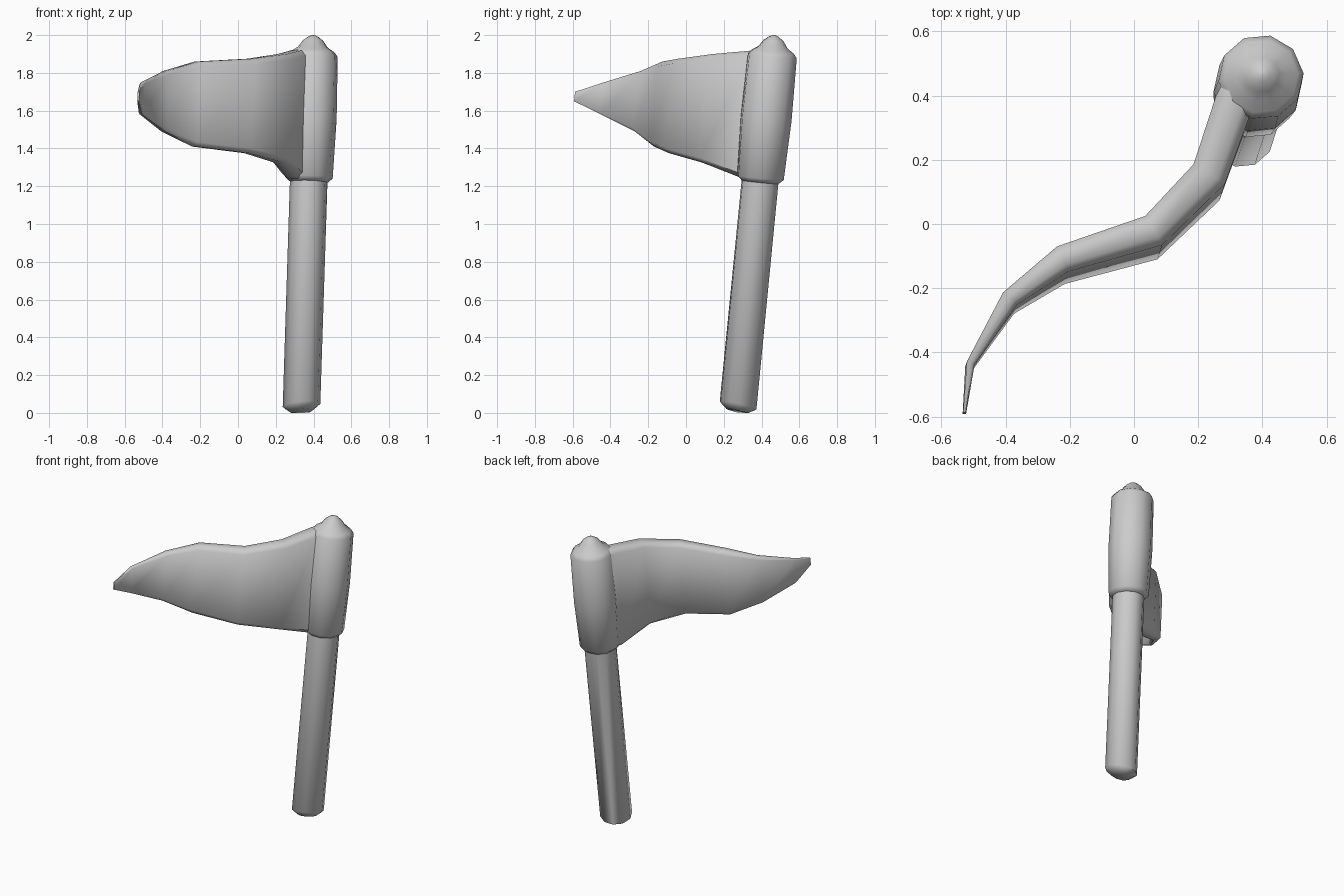
import bpy, bmesh, math
from mathutils import Vector

cube = bpy.data.objects.get("Cube")
if cube:
    bpy.data.objects.remove(cube, do_unlink=True)

grey = bpy.data.materials.new("plain grey")
grey.use_nodes = True
COLOUR = (0.6, 0.6, 0.6, 1)
grey.diffuse_color = COLOUR
grey.node_tree.nodes["Principled BSDF"].inputs["Base Color"].default_value = COLOUR

# Leaning centre line of the handle
FOOT = Vector((0.335, 0.272, 0.0))
LEAN = Vector((0.032, 0.098, 1.0))
AXIS = LEAN.normalized()
TURN = Vector((0, 0, 1)).rotation_difference(AXIS)


def skin(name, rings, angle):
    """Bridge equal rings of points, close both ends and shade."""
    bm = bmesh.new()
    loops = [[bm.verts.new(p) for p in ring] for ring in rings]
    n = len(loops[0])
    for a, b in zip(loops, loops[1:]):
        for i in range(n):
            j = (i + 1) % n
            bm.faces.new((a[i], a[j], b[j], b[i]))
    bm.faces.new(loops[0])
    bm.faces.new(loops[-1])
    bmesh.ops.recalc_face_normals(bm, faces=bm.faces)
    mesh = bpy.data.meshes.new(name)
    bm.to_mesh(mesh)
    bm.free()
    mesh.materials.append(grey)
    obj = bpy.data.objects.new(name, mesh)
    bpy.context.collection.objects.link(obj)
    bpy.ops.object.select_all(action='DESELECT')
    obj.select_set(True)
    bpy.context.view_layer.objects.active = obj
    bpy.ops.object.shade_smooth_by_angle(angle=math.radians(angle))
    return obj


def lathe(name, profile, sides=10, slant=0.0):
    """Rings around the leaning axis; slant tips the rings near the foot."""
    rings = []
    for r, z in profile:
        ring = []
        for i in range(sides):
            a = math.tau * (i + 0.15) / sides
            p = FOOT + LEAN * z + TURN @ Vector((r * math.cos(a), r * math.sin(a), 0))
            if slant and z < 0.1:
                p.z += slant * r * (math.cos(a) - math.sin(a))
            p.z = max(p.z, 0)
            ring.append(p)
        rings.append(ring)
    return skin(name, rings, 60)


# Handle with a slanted, chamfered foot
lathe("handle", [(0.06, 0.008), (0.1, 0.04), (0.1, 1.3)], slant=0.13)

# Socket around the handle, with the rounded knob on top
lathe("socket", [(0.098, 1.22), (0.127, 1.245), (0.138, 1.56), (0.133, 1.89),
                 (0.115, 1.913), (0.08, 1.935), (0.055, 1.97), (0.025, 1.993), (0.006, 2.0)])

# Curved blade stations: x, y at the top edge, thickness, top z, bottom z
STATIONS = [
    (-0.527, -0.587, 0.010, 1.70, 1.65),
    (-0.508, -0.432, 0.026, 1.75, 1.58),
    (-0.385, -0.230, 0.058, 1.81, 1.49),
    (-0.220, -0.106, 0.086, 1.86, 1.41),
    (0.062, -0.018, 0.105, 1.875, 1.375),
    (0.235, 0.158, 0.115, 1.90, 1.325),
    (0.312, 0.380, 0.120, 1.92, 1.24),
    (0.360, 0.470, 0.120, 1.92, 1.24),
]
centres = [Vector((s[0], s[1], 0)) for s in STATIONS]
rings = []
for i, (x, y, w, top, bottom) in enumerate(STATIONS):
    ahead = centres[min(i + 1, len(centres) - 1)] - centres[max(i - 1, 0)]
    side = Vector((-ahead.y, ahead.x, 0)).normalized()
    c = min(0.025, 0.3 * w)
    half = [(0.5, top), (1, top - c), (1, bottom + c), (0.5, bottom)]
    section = half + [(-k, z) for k, z in reversed(half)]
    rings.append([Vector((x, y, 0)) + side * k * w / 2
                  + Vector((LEAN.x * (z - top), LEAN.y * (z - top), z))
                  for k, z in section])
skin("blade", rings, 50)
